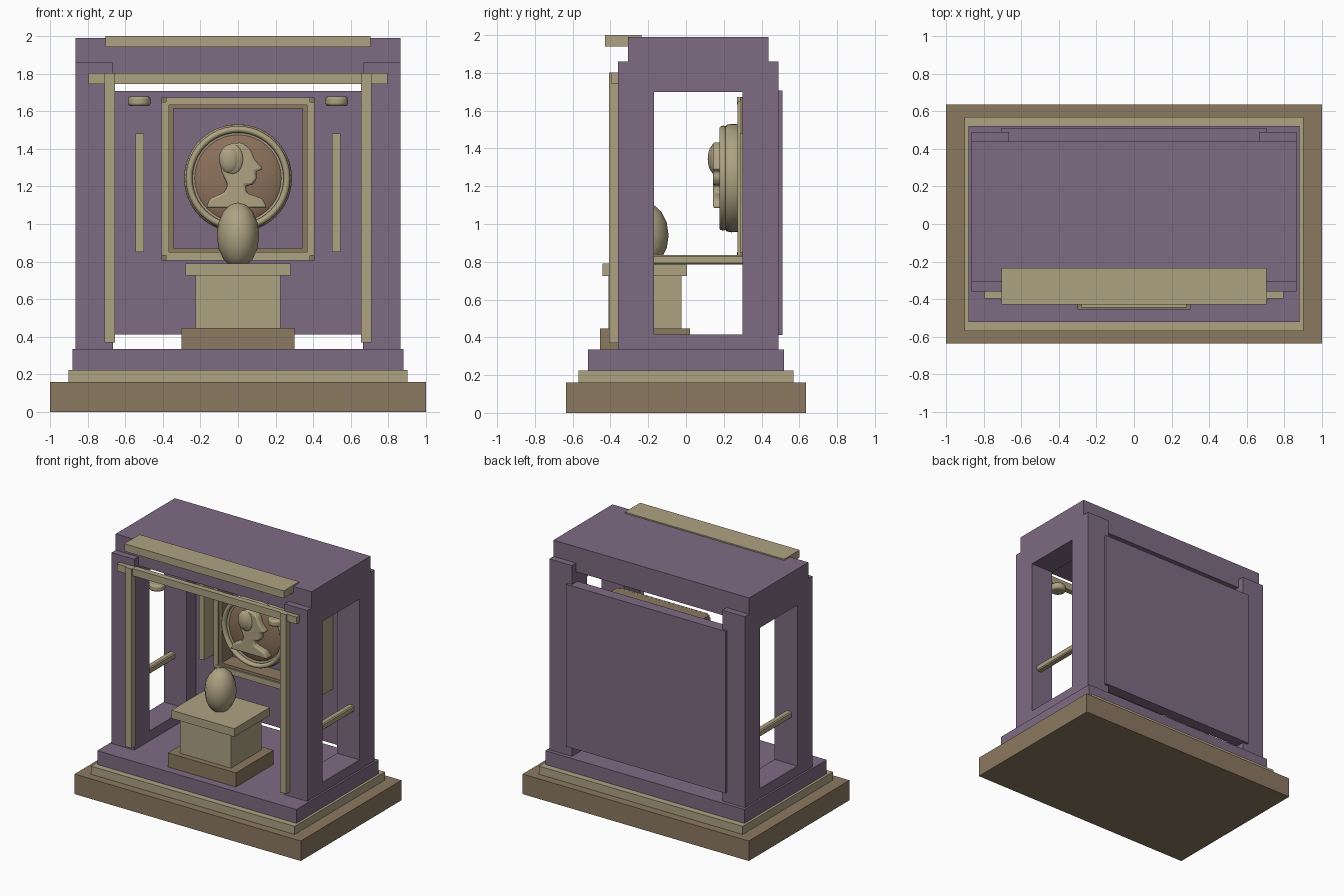
import bpy
import bmesh
import math
from mathutils import Matrix

old = bpy.data.objects.get("Cube")
if old:
    bpy.data.objects.remove(old, do_unlink=True)


def make_material(name, rgb):
    mat = bpy.data.materials.new(name)
    mat.use_nodes = True
    mat.diffuse_color = (*rgb, 1)
    mat.node_tree.nodes["Principled BSDF"].inputs["Base Color"].default_value = (*rgb, 1)
    return mat


purple = make_material("muted purple", (0.21, 0.147, 0.226))
gold = make_material("pale gold", (0.42, 0.36, 0.225))
brown = make_material("warm brown", (0.262, 0.192, 0.12))
copper = make_material("copper brown", (0.262, 0.165, 0.105))


def finish(name, bm, mat, smooth=False, bevel=0, segments=2):
    mesh = bpy.data.meshes.new(name)
    bmesh.ops.recalc_face_normals(bm, faces=bm.faces)
    bm.to_mesh(mesh)
    bm.free()
    mesh.materials.append(mat)
    obj = bpy.data.objects.new(name, mesh)
    bpy.context.collection.objects.link(obj)
    if bevel:
        mod = obj.modifiers.new("Soft edges", "BEVEL")
        mod.width = bevel
        mod.segments = segments
    if smooth:
        bpy.ops.object.select_all(action="DESELECT")
        obj.select_set(True)
        bpy.context.view_layer.objects.active = obj
        bpy.ops.object.shade_smooth_by_angle(angle=math.radians(50))
    return obj


def box(name, mat, xs, ys, zs, bevel=0):
    """Box between pairs of limits on each axis."""
    bm = bmesh.new()
    size = [b - a for a, b in (xs, ys, zs)]
    mid = [(a + b) / 2 for a, b in (xs, ys, zs)]
    bmesh.ops.create_cube(bm, size=1, matrix=Matrix.Translation(mid) @ Matrix.Diagonal((*size, 1)))
    return finish(name, bm, mat, bevel=bevel, segments=1)


def sided(name, mat, xs, ys, zs, bevel=0):
    """Mirrored pair of boxes, +x is left."""
    box("left_" + name, mat, xs, ys, zs, bevel)
    box("right_" + name, mat, (-xs[1], -xs[0]), ys, zs, bevel)


def ball(name, mat, centre, radii, segs=24, rings=12):
    bm = bmesh.new()
    bmesh.ops.create_uvsphere(bm, u_segments=segs, v_segments=rings, radius=1,
                              matrix=Matrix.Translation(centre) @ Matrix.Diagonal((*radii, 1)))
    return finish(name, bm, mat, smooth=True)


def lathe_y(name, mat, profile, z, steps=48):
    """Spin a (radius, y) profile about a y axis at height z."""
    bm = bmesh.new()
    verts = [bm.verts.new((r, y, z)) for r, y in profile]
    edges = [bm.edges.new(pair) for pair in zip(verts, verts[1:])]
    bmesh.ops.spin(bm, geom=verts + edges, cent=(0, 0, z), axis=(0, 1, 0),
                   angle=math.tau, steps=steps)
    bmesh.ops.remove_doubles(bm, verts=bm.verts, dist=0.0005)
    return finish(name, bm, mat, smooth=True)


# Stepped base
box("base_slab", brown, (-1, 1), (-0.635, 0.635), (0, 0.16))
box("base_trim", gold, (-0.9, 0.9), (-0.57, 0.57), (0.16, 0.225))
box("plinth", purple, (-0.88, 0.88), (-0.52, 0.52), (0.225, 0.335))

# Side walls with a tall opening
wall = (0.665, 0.865)
sided("front_post", purple, wall, (-0.36, -0.17), (0.335, 1.86))
sided("back_post", purple, wall, (0.30, 0.49), (0.335, 1.86))
sided("sill", purple, wall, (-0.17, 0.30), (0.335, 0.415))
sided("lintel", purple, wall, (-0.17, 0.30), (1.70, 1.86))
sided("side_rail", gold, (0.765, 0.815), (-0.18, 0.31), (0.785, 0.835), bevel=0.008)

# Roof and back panel
box("roof", purple, (-0.865, 0.865), (-0.308, 0.438), (1.79, 1.99))
box("back_panel", purple, (-0.705, 0.705), (0.42, 0.51), (0.413, 1.708))

# Gold trim on the front
box("roof_plaque", gold, (-0.705, 0.705), (-0.428, -0.235), (1.94, 2.0))
box("front_beam", gold, (-0.795, 0.795), (-0.395, -0.35), (1.745, 1.802))
sided("pilaster", gold, (0.655, 0.71), (-0.407, -0.36), (0.37, 1.803))
sided("wall_strip", gold, (0.5, 0.545), (0.285, 0.42), (0.85, 1.48))

# Hanging lamps
for side, x in (("left", 0.525), ("right", -0.525)):
    bm = bmesh.new()
    bmesh.ops.create_cone(bm, cap_ends=True, segments=24, radius1=0.06, radius2=0.06,
                          depth=0.052, matrix=Matrix.Translation((x, -0.27, 1.653)))
    finish(side + "_lamp", bm, gold, smooth=True, bevel=0.014)

# Picture frame: brown backing with gold strips
lo, hi = 0.807, 1.673
sided("frame_backing", brown, (0.343, 0.408), (0.285, 0.42), (lo, hi))
sided("frame_strip", gold, (0.368, 0.408), (0.272, 0.285), (lo + 0.025, hi - 0.025))
for end, a, b, c, d in (("top", hi - 0.06, hi, hi - 0.04, hi),
                        ("bottom", lo, lo + 0.065, lo, lo + 0.045)):
    box(end + "_frame_backing", brown, (-0.343, 0.343), (0.285, 0.42), (a, b))
    box(end + "_frame_strip", gold, (-0.383, 0.383), (0.27, 0.284), (c, d))

# Medallion
mid_z = 1.243
lathe_y("medallion_body", gold,
        [(0, 0.42), (0.27, 0.42), (0.285, 0.27), (0.287, 0.24), (0.282, 0.215),
         (0.268, 0.205), (0.24, 0.215), (0, 0.23)], mid_z)
ring = [(0.26 + 0.018 * math.cos(t * math.tau / 10), 0.197 + 0.022 * math.sin(t * math.tau / 10))
        for t in range(11)]
lathe_y("medallion_ring", gold, ring, mid_z)
ball("medallion_dome", copper, (0, 0.235, mid_z), (0.247, 0.055, 0.247), 40, 20)

# Relief bust in profile
outline = [(-0.17, 1.085), (-0.15, 1.135), (-0.07, 1.17), (-0.055, 1.21), (-0.085, 1.27),
           (-0.1, 1.34), (-0.075, 1.4), (-0.035, 1.43), (0.02, 1.433), (0.065, 1.4),
           (0.088, 1.345), (0.135, 1.292), (0.095, 1.278), (0.1, 1.24), (0.075, 1.207),
           (0.04, 1.205), (0.045, 1.165), (0.13, 1.135), (0.155, 1.085)]
bm = bmesh.new()
face = bm.faces.new([bm.verts.new((x, 0.225, z)) for x, z in outline])
extruded = bmesh.ops.extrude_face_region(bm, geom=[face])["geom"]
bmesh.ops.translate(bm, vec=(0, -0.083, 0),
                    verts=[g for g in extruded if isinstance(g, bmesh.types.BMVert)])
finish("relief_bust", bm, gold, smooth=True, bevel=0.012)
ball("relief_hair", gold, (-0.03, 0.15, 1.345), (0.06, 0.025, 0.083))
ball("relief_ear_roll", gold, (-0.045, 0.15, 1.345), (0.056, 0.035, 0.076))

# Pedestal with an egg
box("pedestal_foot", brown, (-0.3, 0.3), (-0.455, 0.02), (0.335, 0.448))
box("pedestal_block", gold, (-0.225, 0.225), (-0.41, -0.025), (0.448, 0.725))
box("pedestal_cap", gold, (-0.278, 0.278), (-0.443, 0.005), (0.725, 0.79))
ball("egg", gold, (0, -0.22, 0.94), (0.113, 0.128, 0.175), 12, 8)
